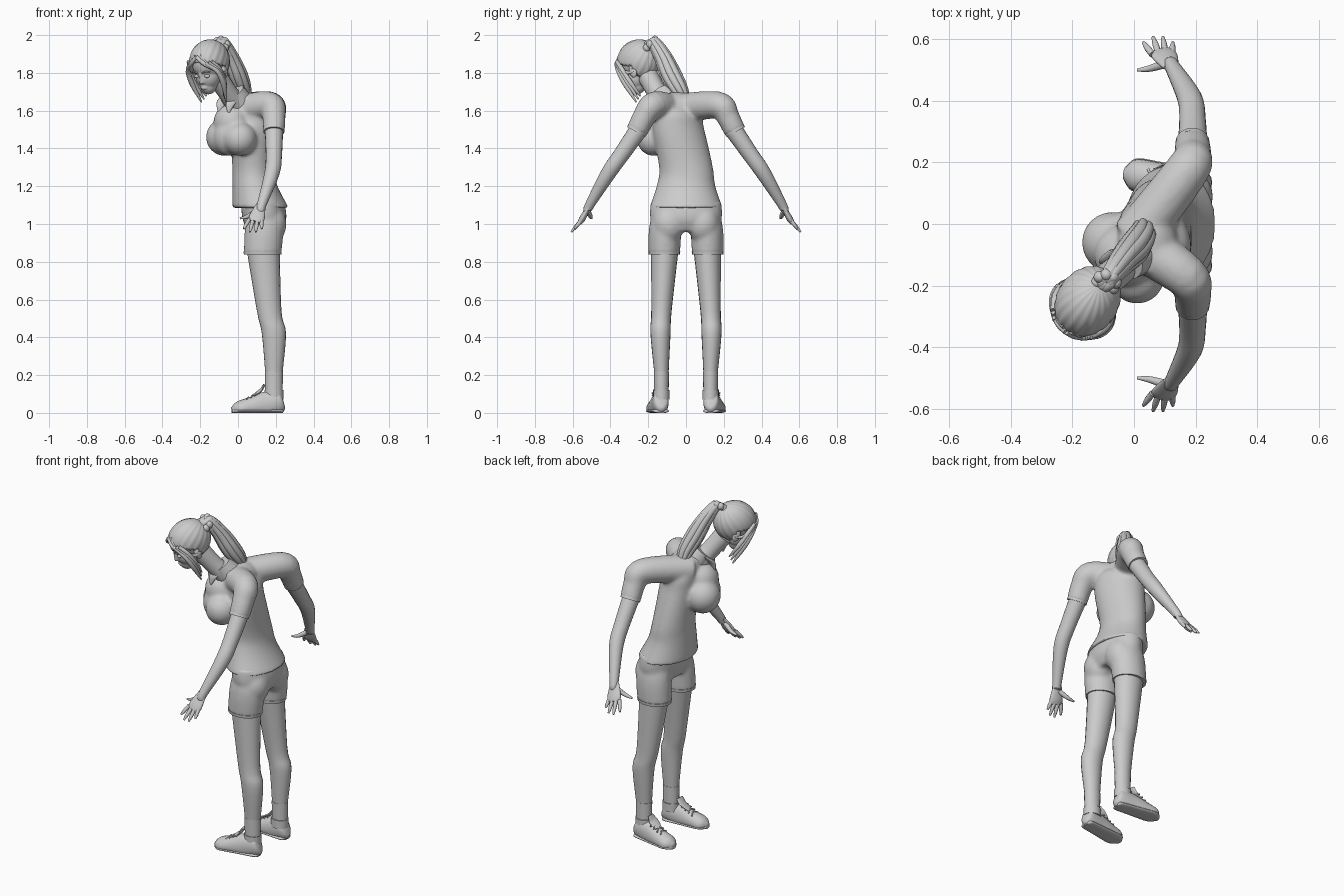
import bpy, bmesh, math
from mathutils import Vector, Matrix

cube = bpy.data.objects.get("Cube")
if cube:
    bpy.data.objects.remove(cube)

grey = bpy.data.materials.new("light_grey")
grey.use_nodes = True
grey.diffuse_color = (.6, .6, .6, 1)
grey.node_tree.nodes["Principled BSDF"].inputs["Base Color"].default_value = grey.diffuse_color


def make(name, bm, matrix=Matrix()):
    """Turn a bmesh into a smooth shaded object."""
    bmesh.ops.recalc_face_normals(bm, faces=bm.faces)
    mesh = bpy.data.meshes.new(name)
    bm.to_mesh(mesh)
    bm.free()
    mesh.materials.append(grey)
    obj = bpy.data.objects.new(name, mesh)
    bpy.context.collection.objects.link(obj)
    obj.matrix_world = matrix
    bpy.ops.object.select_all(action='DESELECT')
    obj.select_set(True)
    bpy.context.view_layer.objects.active = obj
    bpy.ops.object.shade_smooth_by_angle(angle=math.radians(50))
    return obj


def spline(points, steps):
    """Smooth curve through points of any dimension."""
    rows = []
    for i in range(len(points) - 1):
        before, start = points[max(i - 1, 0)], points[i]
        end, after = points[i + 1], points[min(i + 2, len(points) - 1)]
        for k in range(steps):
            t = k / steps
            rows.append([q + t / 2 * (r - p + t * (2 * p - 5 * q + 4 * r - s + t * (3 * q - p - 3 * r + s)))
                         for p, q, r, s in zip(before, start, end, after)])
    return rows + [list(points[-1])]


def loft(name, points, side=1, wide=1, flat=False, axis='X', twist=0, segments=20, steps=5,
         floor=None, matrix=Matrix()):
    """Skin ellipses along a smooth path of (x, y, z, radius, optional second radius)."""
    bm = bmesh.new()
    rows = spline([p if len(p) > 4 else (*p, p[-1] * wide) for p in points], steps)
    centres = [Vector((row[0], row[1] * side, row[2])) for row in rows]
    rings = []
    for i, (centre, row) in enumerate(zip(centres, rows)):
        if flat:
            turn = Matrix.Rotation(twist * max(0, centre.z - 1.25), 3, 'Z')
            u, v = turn.col[0], turn.col[1]
        else:
            tangent = (centres[min(i + 1, len(rows) - 1)] - centres[max(i - 1, 0)]).normalized()
            u = Vector((axis == 'X', 0, axis == 'Z'))
            u = (u - tangent * u.dot(tangent)).normalized()
            v = tangent.cross(u)
        ring = []
        for k in range(segments):
            angle = math.tau * k / segments
            corner = centre + u * row[3] * math.cos(angle) + v * row[4] * math.sin(angle)
            if floor is not None:
                corner.z = max(corner.z, floor)
            ring.append(bm.verts.new(corner))
        rings.append(ring)
    for lower, upper in zip(rings, rings[1:]):
        for k in range(segments):
            bm.faces.new((lower[k - 1], lower[k], upper[k], upper[k - 1]))
    bm.faces.new(rings[0])
    bm.faces.new(rings[-1])
    return make(name, bm, matrix)


def ball(name, location, size, matrix=Matrix()):
    bm = bmesh.new()
    shape = Matrix.Translation(location) @ Matrix.Diagonal((*size, 1))
    bmesh.ops.create_uvsphere(bm, u_segments=24, v_segments=16, radius=1, matrix=shape)
    return make(name, bm, matrix)


def fuse(name, parts, voxel, smoothing, matrix=Matrix()):
    """Blend overlapping solids into one smooth skin."""
    bm = bmesh.new()
    for part in parts:
        bm.from_mesh(part.data)
        bpy.data.objects.remove(part)
    obj = make(name, bm, matrix)
    blend = obj.modifiers.new("blend", 'REMESH')
    blend.mode, blend.voxel_size, blend.use_smooth_shade = 'VOXEL', voxel, True
    obj.modifiers.new("soften", 'SMOOTH').iterations = smoothing


# Shirt: twisted, leaning trunk with bust, shoulders and sleeves
shirt = [loft("trunk", [(.12, 0, 1.085, .15), (.09, 0, 1.2, .12), (.08, 0, 1.3, .11), (.07, -.04, 1.5, .11),
                        (.06, -.05, 1.6, .1), (.01, -.1, 1.68, .05)],
              wide=1.3, flat=True, twist=1.8, segments=32),
         ball("right_bust", (-.07, -.06, 1.46), (.1, .1, .1)),
         ball("left_bust", (.01, -.17, 1.45), (.09, .09, .09)),
         ball("bust_middle", (-.05, -.125, 1.46), (.08, .08, .1)),
         ball("upper_chest", (-.03, -.1, 1.54), (.1, .1, .1)),
         ball("upper_back", (.05, -.05, 1.62), (.09, .11, .08))]
for side, x, y in ((1, 0, -.05), (-1, .04, .08)):
    shirt.append(loft("shoulder", [(x, y, 1.61, .08), (.17, .17, 1.63, .072), (.19, .22, 1.57, .062),
                                   (.19, .26, 1.49, .058)], side))
fuse("shirt", shirt, .009, 14)

# Neck and collar
loft("neck", [(0, -.1, 1.62, .06), (-.05, -.15, 1.69, .052), (-.11, -.2, 1.78, .055)])
loft("collar", [(.005, -.1, 1.65, .07), (-.025, -.125, 1.7, .06)])
for x, y in ((-.1, -.12), (-.05, -.18)):
    loft("collar_flap", [(x + .04, y + .03, 1.68, .02), (x + .01, y, 1.64, .024), (x, y - .01, 1.59, .006)],
         wide=.4)

# Shorts
shorts = [loft("hips", [(.14, 0, .96, .09), (.14, 0, 1.03, .117), (.13, 0, 1.12, .115)],
               wide=1.62, flat=True, segments=32)]
for side in (1, -1):
    shorts.append(loft("short_leg", [(.13, .115, .84, .1), (.137, .112, .95, .103), (.14, .105, 1.03, .095),
                                     (.14, .09, 1.1, .07)], side, .84, flat=True))
    shorts.append(ball("seat", (.18, .09 * side, 1.0), (.077, .085, .1)))
fuse("shorts", shorts, .009, 14)

# Shoe outline from heel to toe: x, z, height radius, width radius
shoe = ((.237, .065, .035, .02), (.22, .06, .06, .04), (.14, .04, .07, .045), (.07, .03, .055, .05),
        (0, .02, .04, .05), (-.033, .015, .015, .015))

for side in (1, -1):
    # Legs, cuffs and socks
    loft("leg", [(.19, .13, .1, .04), (.19, .13, .2, .045), (.19, .135, .42, .064),
                 (.165, .13, .54, .065), (.13, .11, .9, .09)], side, .83, flat=True)
    loft("shorts_cuff", [(.13, .115, .838, .099), (.13, .115, .855, .101)], side, .84, flat=True, steps=1)
    loft("sock", [(.19, .13, .1, .046), (.19, .13, .22, .048)], side, .83, flat=True)

    # Shoes
    loft("shoe", [(x, .16 - x / 8, z, high, broad) for x, z, high, broad in shoe],
         side, axis='Z', floor=.005)
    loft("sole", [(x, .16 - x / 8, .01, .012, broad + .003) for x, z, high, broad in shoe],
         side, axis='Z', floor=0)
    loft("shoe_collar", [(.19, .13, .07, .05), (.19, .13, .12, .05)], side, .87, flat=True)
    loft("shoe_tongue", [(.08, .15, .09, .006), (.12, .14, .12, .008), (.14, .14, .15, .006)],
         side, 4, axis='Z')
    for k in range(4):
        x, z = .045 + .022 * k, .07 + .011 * k
        loft("lace", [(x, .12, z, .004), (x + .01, .15, z + .013, .004), (x, .18, z, .004)],
             side, segments=8)

    # Arms and sleeve bands
    loft("arm", [(.19, .23, 1.53, .05), (.19, .34, 1.37, .043), (.18, .41, 1.27, .04),
                 (.125, .51, 1.1, .025), (.12, .52, 1.07, .023)], side)
    loft("sleeve_band", [(.19, .255, 1.503, .056), (.19, .263, 1.488, .056)], side, steps=1)

    # Hands
    loft("palm", [(.12, .51, 1.1, .026), (.1, .545, 1.035, .042), (.09, .56, 1.01, .035)], side, .4)
    for k in range(4):
        reach = .02 * math.sin(math.pi * k / 3)
        root = Vector((.06 + .021 * k, .55, 1.025))
        tip = Vector((.03 + .032 * k, .59 + reach, .975 - reach))
        loft("finger", [(*root, .011), (*root.lerp(tip, .6), .01), (*tip, .005)], side, segments=10)
    loft("thumb", [(.1, .52, 1.07, .015), (.05, .505, 1.04, .011), (.01, .5, 1.03, .005)],
         side, axis='Z', segments=10)

# Head, turned and bowed; its local front is -y
pose = (Matrix.Translation((-.15, -.25, 1.825)) @ Matrix.Rotation(math.radians(-35), 4, 'Z')
        @ Matrix.Rotation(math.radians(25), 4, 'X'))
fuse("head", [ball("skull", (0, .01, .03), (.085, .105, .1)),
              ball("cheeks", (0, -.035, -.035), (.066, .062, .07)),
              ball("jaw", (0, -.05, -.08), (.044, .046, .045)),
              ball("lips", (0, -.09, -.072), (.02, .012, .012)),
              loft("nose", [(0, -.09, .01, .009), (0, -.1, -.045, .014)])], .005, 4, pose)

for side in (1, -1):
    mirrored = pose @ Matrix.Diagonal((side, 1, 1, 1))

    # Eyes, brows and ears
    ball("eye", (.033, -.083, -.008), (.016, .01, .009), mirrored)
    loft("eyebrow", [(.014, -.095, .014, .003), (.036, -.092, .022, .004), (.058, -.078, .014, .002)],
         segments=8, matrix=mirrored)
    ball("ear", (.083, .01, -.025), (.012, .022, .033), mirrored)

    # Fringe and hanging side locks
    for k in range(3):
        shift = .012 * k
        loft("fringe", [(shift, shift - .085, .105, .011), (.045 + shift, shift - .09, .065 - shift, .012),
                        (.09, shift - .05, .01 - shift, .01), (.09, shift, -.03, .004)],
             segments=10, matrix=mirrored)
        loft("side_lock", [(.05 + shift, shift - .09, .07, .01), (.095, shift - .065, .01, .013),
                           (.1 - shift / 2, shift - .05, -.075, .014), (.08 - shift, shift - .04, shift - .18, .004)],
             segments=10, matrix=mirrored)

# Hair cap: grooves run towards the tied point, open around the face
bm = bmesh.new()
bmesh.ops.create_uvsphere(bm, u_segments=96, v_segments=32, radius=1)
tilt = Matrix.Rotation(math.radians(-57), 3, 'X')
for vert in bm.verts:
    swirl = math.atan2(vert.co.y, vert.co.x)
    groove = 1 + .012 * math.sin(19 * swirl) * vert.co.xy.length
    around = tilt @ vert.co * groove
    vert.co = Vector((around.x * .1, .014 + around.y * .122, .033 + around.z * .115))
opening = []
for face in bm.faces:
    middle = face.calc_center_median()
    if middle.z < -.07 or (middle.y < .02 and middle.z < .015 - .6 * middle.y):
        opening.append(face)
bmesh.ops.delete(bm, geom=opening, context='FACES')
make("hair_cap", bm, pose).modifiers.new("thickness", 'SOLIDIFY').thickness = .012

# Hair tie and ponytail of overlapping strands: x, y, z, strand radius, bundle spread
tail = ((-.1, -.2, 1.95, .015, .012), (-.08, -.175, 1.965, .018, .015), (-.04, -.125, 1.89, .022, .022),
        (0, -.08, 1.79, .023, .03), (.028, -.03, 1.7, .018, .025), (.025, .01, 1.62, .005, .012))
for k in range(8):
    c, s = math.cos(math.tau * k / 8), math.sin(math.tau * k / 8)
    ball("hair_tie", (.03 * c - .09, .025 * s - .19, 1.95 + .025 * s), (.02, .02, .022))
    loft("ponytail_strand", [(x + spread * c, y + spread * s, z + spread * s / 2, radius)
                             for x, y, z, radius, spread in tail], segments=12)
